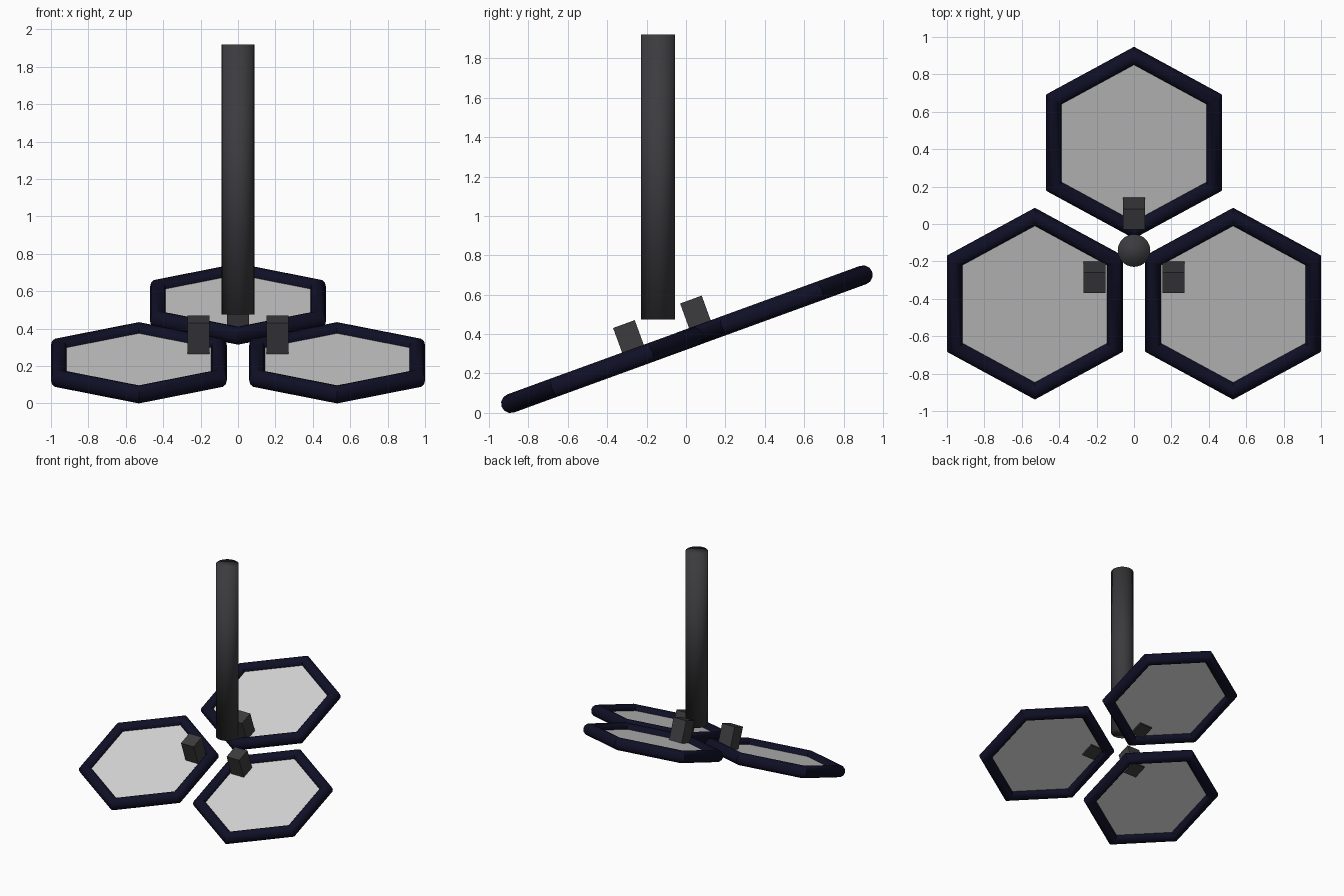
import bpy, math
from mathutils import Matrix, Vector

if "Cube" in bpy.data.objects:
    bpy.data.objects.remove(bpy.data.objects["Cube"])

TILT = math.radians(20)
ROT = Matrix.Rotation(TILT, 4, 'X')


def material(name, rgb):
    m = bpy.data.materials.new(name)
    m.diffuse_color = (*rgb, 1)
    m.use_nodes = True
    m.node_tree.nodes["Principled BSDF"].inputs["Base Color"].default_value = m.diffuse_color
    return m


navy = material("navy", (0.005, 0.005, 0.02))
pale = material("pale_grey", (0.66, 0.66, 0.66))
dark = material("charcoal", (0.045, 0.045, 0.05))


def finish(name, mat, matrix, smooth=None):
    ob = bpy.context.object
    ob.name = name
    ob.data.materials.append(mat)
    ob.matrix_world = matrix
    if smooth:
        bpy.ops.object.shade_smooth_by_angle(angle=math.radians(smooth))
    return ob


# Three tilted hexagonal panels: centre, and position of the clip on each
panels = {
    "back": ((0, 0.435, 0.531), (0, 0.055)),
    "left": ((-0.53, -0.426, 0.217), (-0.212, -0.285)),
    "right": ((0.53, -0.426, 0.217), (0.212, -0.285)),
}
for side, (centre, (cx, cy)) in panels.items():
    place = Matrix.Translation(centre) @ ROT
    turned = place @ Matrix.Rotation(math.pi / 2, 4, 'Z')

    # Rounded hexagonal rim
    bpy.ops.mesh.primitive_torus_add(major_segments=6, minor_segments=12,
                                     major_radius=0.494, minor_radius=0.049)
    finish(side + "_rim", navy, turned, 40)

    # Thin panel inside the rim
    bpy.ops.mesh.primitive_cylinder_add(vertices=6, radius=0.494, depth=0.01)
    # the cylinder already has a corner on its y axis
    finish(side + "_panel", pale, place)

    # Square clip standing through the panel
    plane_z = centre[2] + (cy - centre[1]) * math.tan(TILT)
    normal = ROT.to_3x3() @ Vector((0, 0, 1))
    foot = Vector((cx, cy, plane_z + 0.1)) - normal * 0.012
    bpy.ops.mesh.primitive_cube_add(size=1)
    finish(side + "_clip", dark, Matrix.Translation(foot) @ ROT
           @ Matrix.Diagonal((0.117, 0.117, 0.2, 1)))

# Upright post
bpy.ops.mesh.primitive_cylinder_add(vertices=32, radius=0.087, depth=1.445)
finish("post", dark, Matrix.Translation((0, -0.142, 1.1975)), 180)
